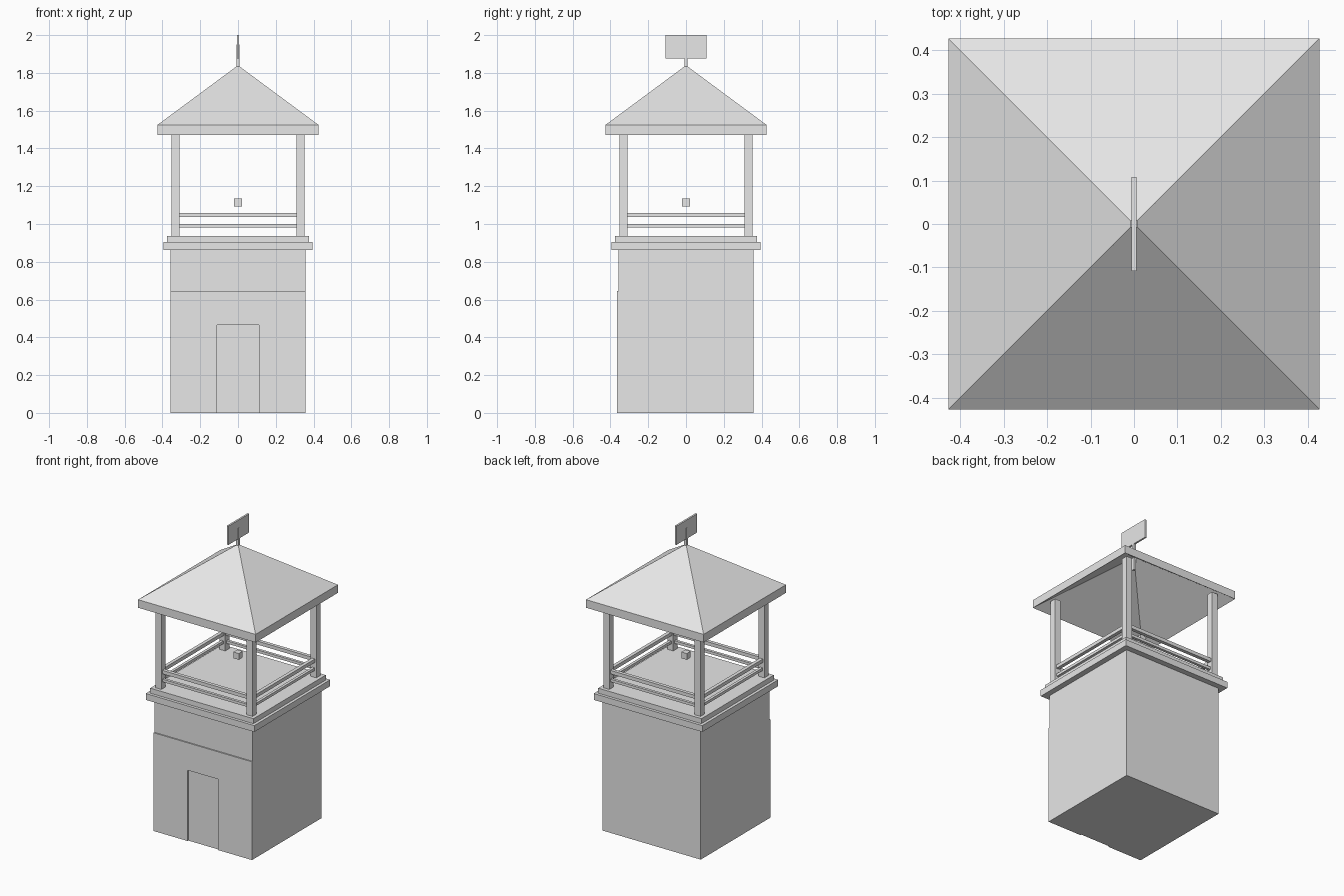
import bpy
import bmesh
from mathutils import Matrix

default = bpy.data.objects.get("Cube")
if default:
    bpy.data.objects.remove(default, do_unlink=True)

grey = bpy.data.materials.new("light_grey")
grey.use_nodes = True
grey.diffuse_color = (0.8, 0.8, 0.8, 1)
grey.node_tree.nodes["Principled BSDF"].inputs["Base Color"].default_value = (0.8, 0.8, 0.8, 1)


def finish(name, bm):
    bmesh.ops.recalc_face_normals(bm, faces=bm.faces)
    mesh = bpy.data.meshes.new(name)
    bm.to_mesh(mesh)
    bm.free()
    mesh.materials.append(grey)
    obj = bpy.data.objects.new(name, mesh)
    bpy.context.collection.objects.link(obj)
    return obj


def box(name, x, y, z):
    """Box from (min, max) ranges on each axis."""
    bm = bmesh.new()
    ranges = (x, y, z)
    centre = [(a + b) / 2 for a, b in ranges]
    size = [b - a for a, b in ranges]
    matrix = Matrix.Translation(centre) @ Matrix.Diagonal((*size, 1))
    bmesh.ops.create_cube(bm, size=1, matrix=matrix)
    return finish(name, bm)


def slab(name, half, z0, z1):
    return box(name, (-half, half), (-half, half), (z0, z1))


# Tower shaft and the two stepped slabs of the deck
WALL = 0.357
slab("tower_shaft", WALL, 0, 0.865)
slab("deck_lower_slab", 0.394, 0.862, 0.904)
slab("deck_upper_slab", 0.375, 0.904, 0.937)

# Thin front facing with a doorway opening
DOOR, DOOR_TOP, FACING_TOP = 0.11, 0.465, 0.645
outline = [(-WALL, 0), (-DOOR, 0), (-DOOR, DOOR_TOP), (DOOR, DOOR_TOP),
           (DOOR, 0), (WALL, 0), (WALL, FACING_TOP), (-WALL, FACING_TOP)]
bm = bmesh.new()
face = bm.faces.new([bm.verts.new((x, -WALL, z)) for x, z in outline])
extruded = bmesh.ops.extrude_face_region(bm, geom=[face], use_keep_orig=True)
moved = [v for v in extruded["geom"] if isinstance(v, bmesh.types.BMVert)]
bmesh.ops.translate(bm, verts=moved, vec=(0, -0.008, 0))
finish("front_facing", bm)

# Corner posts
POST, R = 0.331, 0.021
for sx, side in ((1, "left"), (-1, "right")):
    for sy, end in ((-1, "front"), (1, "back")):
        x, y = sx * POST, sy * POST
        box(f"{end}_{side}_post", (x - R, x + R), (y - R, y + R), (0.937, 1.51))

# Two rails on each side between the posts
SPAN = POST - R
for label, z0, z1 in (("upper", 1.036, 1.059), ("lower", 0.982, 1.0)):
    t = (z1 - z0) / 2
    for s, end, side in ((-1, "front", "right"), (1, "back", "left")):
        across = (s * POST - t, s * POST + t)
        box(f"{end}_{label}_rail", (-SPAN, SPAN), across, (z0, z1))
        box(f"{side}_{label}_rail", across, (-SPAN, SPAN), (z0, z1))

# Small block hanging over the deck centre
slab("centre_block", 0.02, 1.093, 1.134)

# Hollow pyramid roof: an outer shell and the same shell dropped below it
EAVE, EAVE_Z, APEX_Z, THICK = 0.427, 1.524, 1.84, 0.053
bm = bmesh.new()
rings = []
for drop in (0, THICK):
    apex = bm.verts.new((0, 0, APEX_Z - drop))
    ring = [bm.verts.new((x * EAVE, y * EAVE, EAVE_Z - drop))
            for x, y in ((-1, -1), (1, -1), (1, 1), (-1, 1))]
    for i in range(4):
        bm.faces.new((ring[i], ring[(i + 1) % 4], apex))
    rings.append(ring)
for i in range(4):
    j = (i + 1) % 4
    bm.faces.new((rings[0][i], rings[1][i], rings[1][j], rings[0][j]))
finish("roof", bm)

# Vane on a short pole
slab("vane_pole", 0.008, 1.7, 1.95)
box("vane_plate", (-0.006, 0.006), (-0.108, 0.108), (1.877, 2.0))
